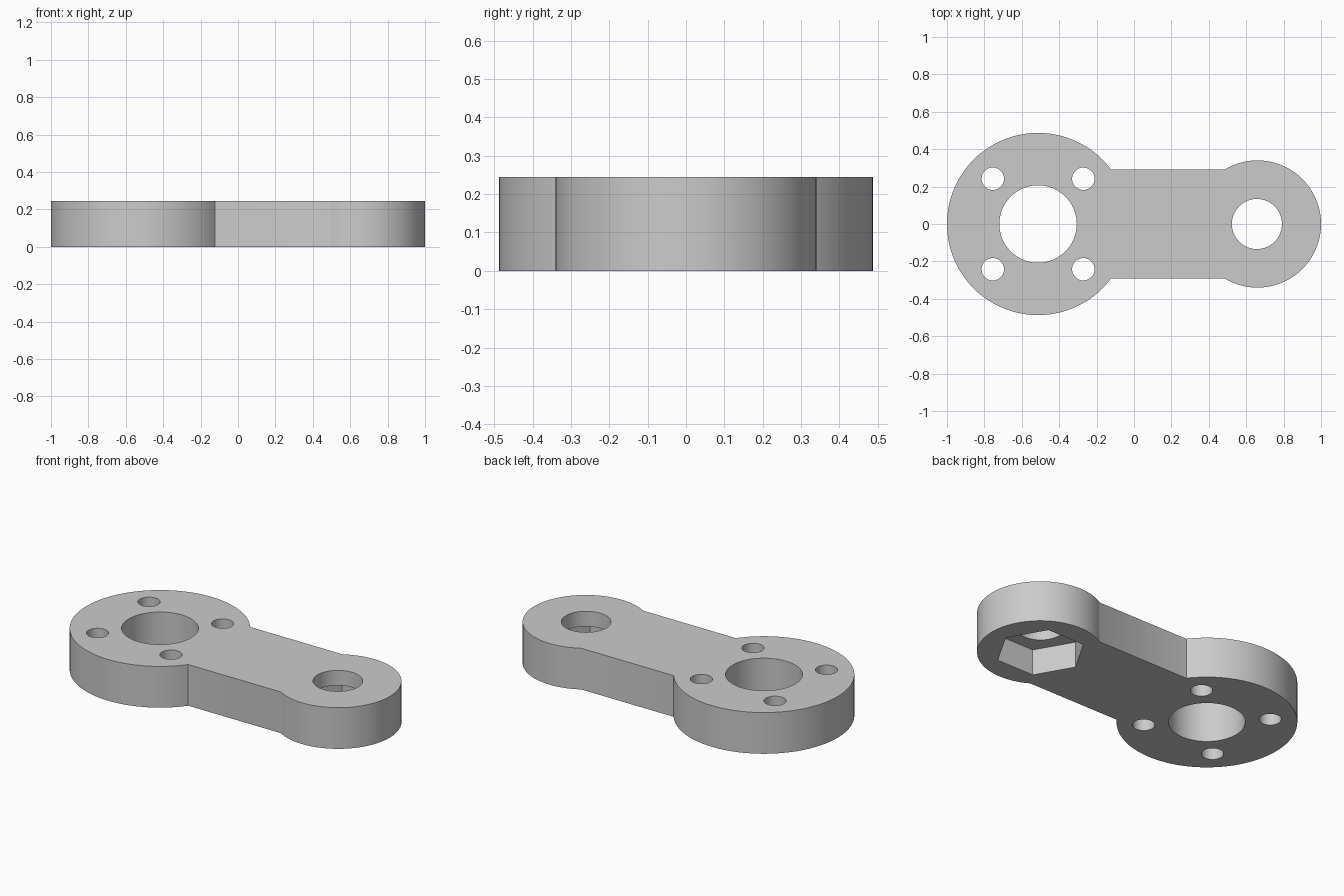
import bpy, bmesh
from math import sin, cos, asin, pi, radians

cube = bpy.data.objects.get("Cube")
if cube:
    bpy.data.objects.remove(cube, do_unlink=True)

THICK = 0.245
BIG_X, BIG_R = -0.513, 0.487
SMALL_X, SMALL_R = 0.66, 0.34
HALF_BAR = 0.292

grey = bpy.data.materials.new("plain grey")
grey.use_nodes = True
grey.diffuse_color = (0.6, 0.6, 0.6, 1)
grey.node_tree.nodes["Principled BSDF"].inputs["Base Color"].default_value = (0.6, 0.6, 0.6, 1)


def arc(cx, cy, r, start, end, steps):
    """Points along an arc, both ends included."""
    angles = [start + (end - start) * i / steps for i in range(steps + 1)]
    return [(cx + r * cos(a), cy + r * sin(a)) for a in angles]


def ring(cx, cy, r, sides):
    return arc(cx, cy, r, 0, 2 * pi, sides)[:-1]


def prism(name, outline, z0, z1):
    """Closed solid made by extruding an outline upward."""
    bm = bmesh.new()
    base = bm.faces.new([bm.verts.new((x, y, z0)) for x, y in outline])
    top = bmesh.ops.extrude_face_region(bm, geom=[base])["geom"]
    bmesh.ops.translate(bm, vec=(0, 0, z1 - z0),
                        verts=[g for g in top if isinstance(g, bmesh.types.BMVert)])
    bmesh.ops.recalc_face_normals(bm, faces=bm.faces)
    mesh = bpy.data.meshes.new(name)
    bm.to_mesh(mesh)
    bm.free()
    mesh.materials.append(grey)
    obj = bpy.data.objects.new(name, mesh)
    bpy.context.collection.objects.link(obj)
    return obj


# Lever body: two round ends joined by a straight bar
a_small = pi - asin(HALF_BAR / SMALL_R)
a_big = asin(HALF_BAR / BIG_R)
outline = arc(SMALL_X, 0, SMALL_R, -a_small, a_small, 80)
outline += arc(BIG_X, 0, BIG_R, a_big, 2 * pi - a_big, 100)
body = prism("lever_arm", outline, 0, THICK)

# Cutters: centre bore, bolt holes, pivot hole and the hexagonal nut pocket below
low, high = -0.1, THICK + 0.1
cutters = [
    prism("bore_cutter", ring(BIG_X, 0, 0.207, 72), low, high),
    prism("pivot_cutter", ring(SMALL_X - 0.003, 0, 0.134, 60), low, high),
    prism("nut_pocket_cutter", ring(SMALL_X - 0.003, 0, 0.245, 6), low, 0.155),
]
for sx in (-1, 1):
    for sy in (-1, 1):
        cutters.append(prism("bolt_hole_cutter",
                             ring(BIG_X + sx * 0.242, sy * 0.242, 0.06, 40), low, high))

for cutter in cutters:
    cutter.hide_render = True
    mod = body.modifiers.new(cutter.name, 'BOOLEAN')
    mod.operation = 'DIFFERENCE'
    mod.solver = 'EXACT'
    mod.object = cutter

# Bake the cuts and drop the cutters
bpy.context.view_layer.update()
result = bpy.data.meshes.new_from_object(body.evaluated_get(bpy.context.evaluated_depsgraph_get()))
body.modifiers.clear()
body.data = result
result.name = "lever_arm"
for cutter in cutters:
    bpy.data.objects.remove(cutter, do_unlink=True)

# Smooth round walls, sharp rims
bpy.ops.object.select_all(action='DESELECT')
body.select_set(True)
bpy.context.view_layer.objects.active = body
bpy.ops.object.shade_smooth_by_angle(angle=radians(30))
